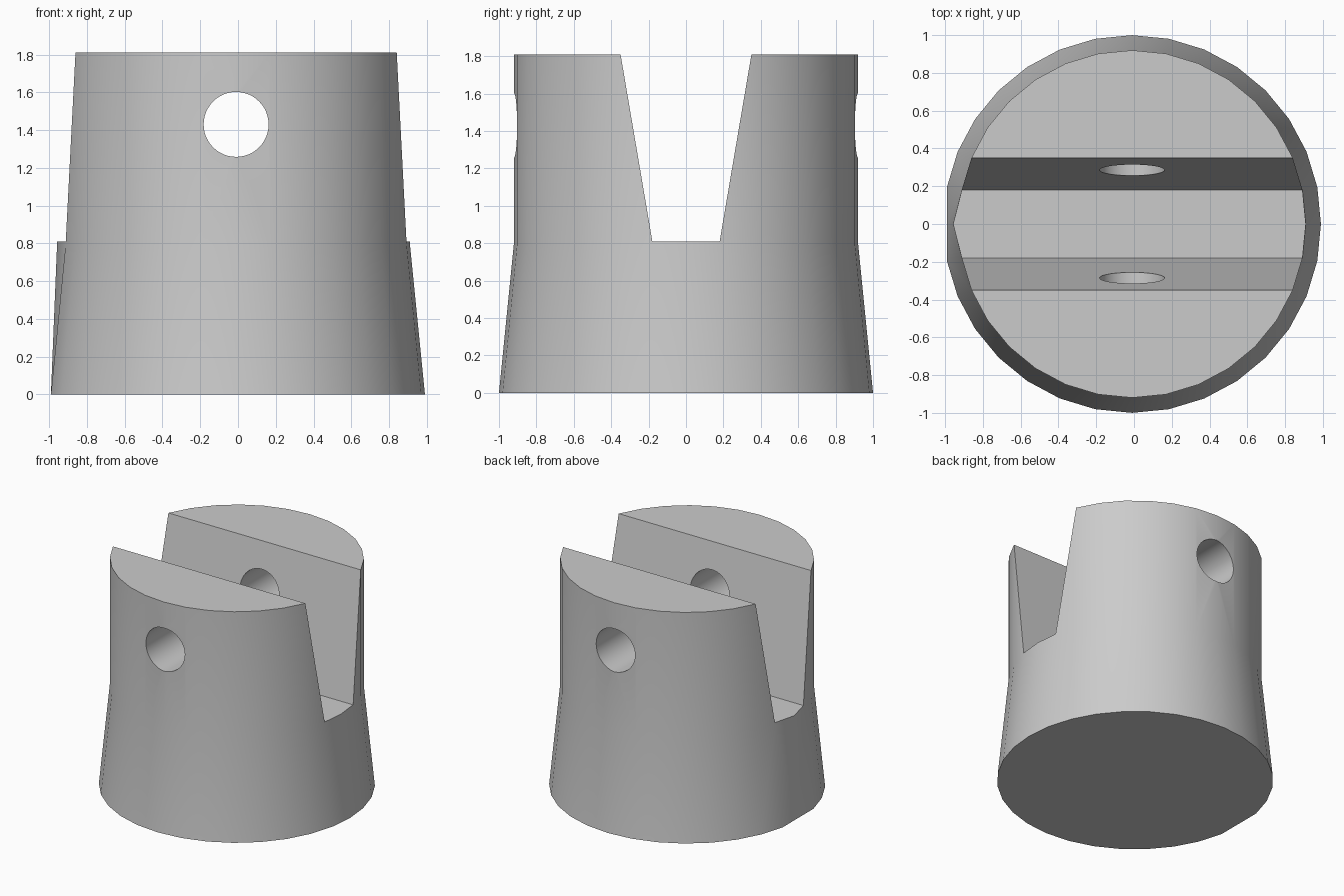
import bpy
import bmesh
import math

cube = bpy.data.objects.get("Cube")
if cube:
    bpy.data.objects.remove(cube, do_unlink=True)

CX = -0.01      # axis of the turned body
SIDES = 32
HEIGHT = 1.81
FLOOR = 0.81

grey = bpy.data.materials.new("plain grey")
grey.use_nodes = True
grey.diffuse_color = (0.6, 0.6, 0.6, 1)
grey.node_tree.nodes["Principled BSDF"].inputs["Base Color"].default_value = (0.6, 0.6, 0.6, 1)


def make_object(name, bm):
    bmesh.ops.recalc_face_normals(bm, faces=bm.faces[:])
    mesh = bpy.data.meshes.new(name)
    bm.to_mesh(mesh)
    bm.free()
    obj = bpy.data.objects.new(name, mesh)
    bpy.context.collection.objects.link(obj)
    mesh.materials.append(grey)
    return obj


def ring(bm, radius, z):
    angles = [math.tau * i / SIDES for i in range(SIDES)]
    return [bm.verts.new((CX + radius * math.cos(a), radius * math.sin(a), z)) for a in angles]


# Body: tapered foot below a straight collar
bm = bmesh.new()
rings = [ring(bm, 1.0, 0), ring(bm, 0.92, FLOOR - 0.01), ring(bm, 0.92, HEIGHT)]
for low, high in zip(rings, rings[1:]):
    for i in range(SIDES):
        j = (i + 1) % SIDES
        bm.faces.new((low[i], low[j], high[j], high[i]))
bm.faces.new(rings[0])
bm.faces.new(rings[-1])
# Flattened spot on the right of the foot
half = SIDES // 2
rings[0][half].co.x = rings[0][half - 1].co.x
rings[1][half].co.x = -0.958
bmesh.ops.triangulate(bm, faces=[f for f in bm.faces if rings[0][half] in f.verts and len(f.verts) == 4])
body = make_object("slotted_body", bm)

# Slot cutter: wedge that widens upward along x
bm = bmesh.new()
rise = 0.2
slope = 0.17
top = 0.35 + slope * rise
section = [(-0.18, FLOOR), (0.18, FLOOR), (top, HEIGHT + rise), (-top, HEIGHT + rise)]
face = bm.faces.new([bm.verts.new((-1.5, y, z)) for y, z in section])
sweep = bmesh.ops.extrude_face_region(bm, geom=[face])
bmesh.ops.translate(bm, vec=(3, 0, 0),
                    verts=[v for v in sweep["geom"] if isinstance(v, bmesh.types.BMVert)])
slot = make_object("slot_cutter", bm)

# Cross hole cutter along y
bpy.ops.mesh.primitive_cylinder_add(vertices=48, radius=0.172, depth=3,
                                    location=(CX, 0, 1.43), rotation=(math.pi / 2, 0, 0))
hole = bpy.context.object
hole.name = "cross_hole_cutter"
hole.data.materials.append(grey)

bpy.ops.object.select_all(action="DESELECT")
bpy.context.view_layer.objects.active = body
body.select_set(True)
for cutter in (slot, hole):
    mod = body.modifiers.new(cutter.name, "BOOLEAN")
    mod.operation = "DIFFERENCE"
    mod.solver = "EXACT"
    mod.object = cutter
    bpy.ops.object.modifier_apply(modifier=mod.name)
for cutter in (slot, hole):
    bpy.data.objects.remove(cutter, do_unlink=True)

bpy.ops.object.shade_smooth_by_angle(angle=math.radians(30))
